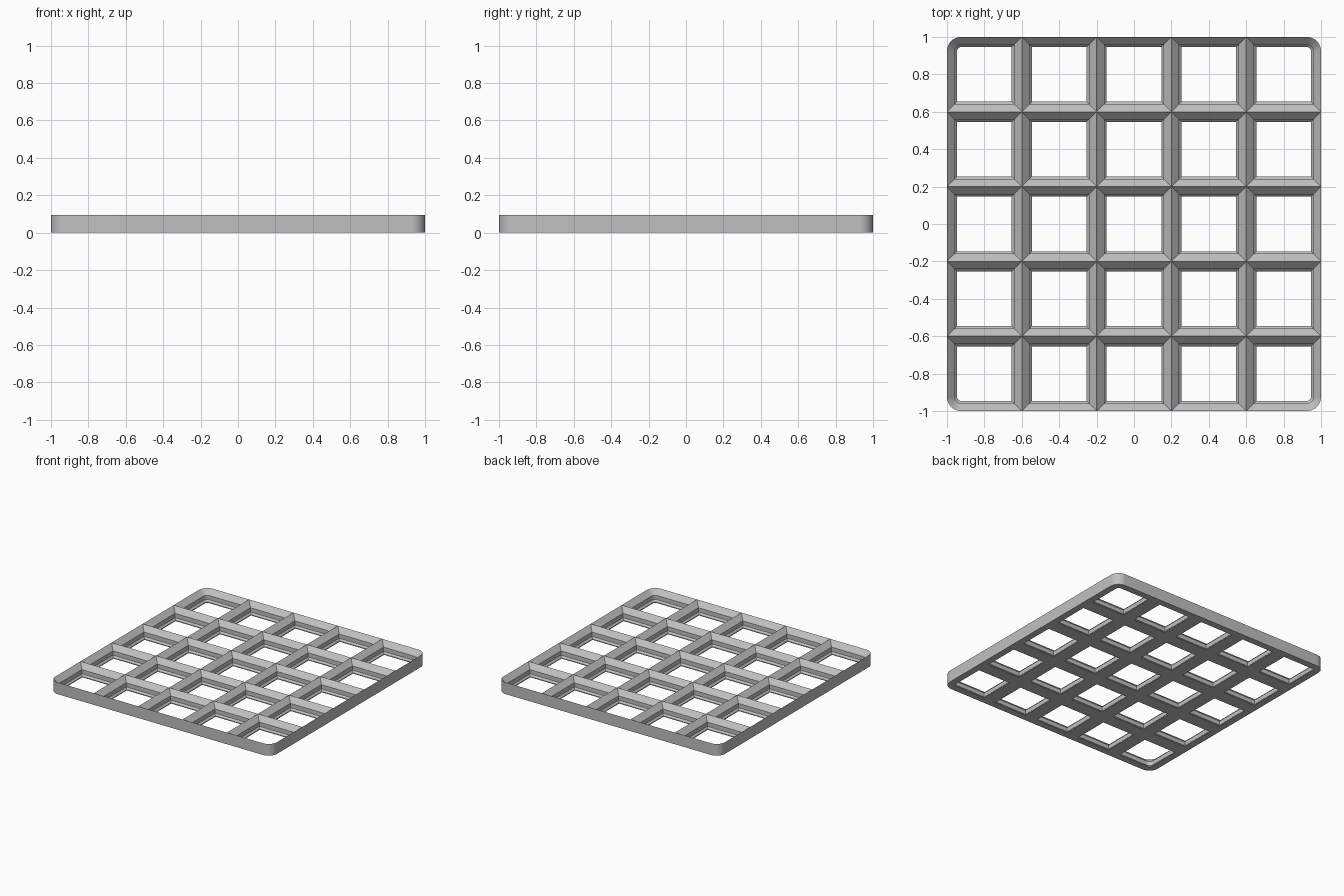
import bpy
import bmesh
from math import cos, sin, pi

cube = bpy.data.objects.get("Cube")
if cube:
    bpy.data.objects.remove(cube, do_unlink=True)

CELLS = 5
PITCH = 2 / CELLS
RADIUS = 0.076       # rounding of the plate's four corners
SEGMENTS = 12
HEIGHT = 0.0952

# Cell wall section as (inset from cell edge, height): underside, lip, ledge, knife edge
SECTION = [(0, 0), (0.0543, 0), (0.0543, 0.0067), (0.041, 0.02),
           (0.041, 0.0543), (0, HEIGHT)]


def cell_outline(cx, cy, inset, round_corner):
    """Inset square outline, with an arc at the one corner that is a plate corner."""
    points = []
    half = PITCH / 2
    for i, (sx, sy) in enumerate([(1, 1), (-1, 1), (-1, -1), (1, -1)]):
        if (sx, sy) == round_corner:
            r = RADIUS - inset
            for k in range(SEGMENTS + 1):
                a = (i + k / SEGMENTS) * pi / 2
                points.append((cx + sx * (half - RADIUS) + r * cos(a),
                               cy + sy * (half - RADIUS) + r * sin(a)))
        else:
            points.append((cx + sx * (half - inset), cy + sy * (half - inset)))
    return points


def side(index):
    return -1 if index == 0 else 1 if index == CELLS - 1 else 0


# Grid of stepped square openings
bm = bmesh.new()
for ix in range(CELLS):
    for iy in range(CELLS):
        cx, cy = (PITCH * (i + 0.5) - 1 for i in (ix, iy))
        rings = []
        for inset, z in SECTION:
            outline = cell_outline(cx, cy, inset, (side(ix), side(iy)))
            rings.append([bm.verts.new((x, y, z)) for x, y in outline])
        for low, high in zip(rings, rings[1:]):
            for k in range(len(low)):
                n = (k + 1) % len(low)
                bm.faces.new((low[k], low[n], high[n], high[k]))
bmesh.ops.remove_doubles(bm, verts=bm.verts, dist=0.0005)

# Outer wall joins the lower and upper rims
rims = [e for e in bm.edges if e.is_boundary]
bmesh.ops.bridge_loops(bm, edges=rims)
bmesh.ops.recalc_face_normals(bm, faces=bm.faces)

mesh = bpy.data.meshes.new("grid_baseplate")
bm.to_mesh(mesh)
bm.free()
plate = bpy.data.objects.new("grid_baseplate", mesh)
bpy.context.collection.objects.link(plate)

# Plain grey finish
grey = bpy.data.materials.new("light_grey")
grey.use_nodes = True
color = (0.53, 0.53, 0.53, 1)
grey.diffuse_color = color
grey.node_tree.nodes["Principled BSDF"].inputs["Base Color"].default_value = color
mesh.materials.append(grey)

# Smooth round corners, crisp bevels
bpy.ops.object.select_all(action='DESELECT')
plate.select_set(True)
bpy.context.view_layer.objects.active = plate
bpy.ops.object.shade_smooth_by_angle(angle=pi / 6)
